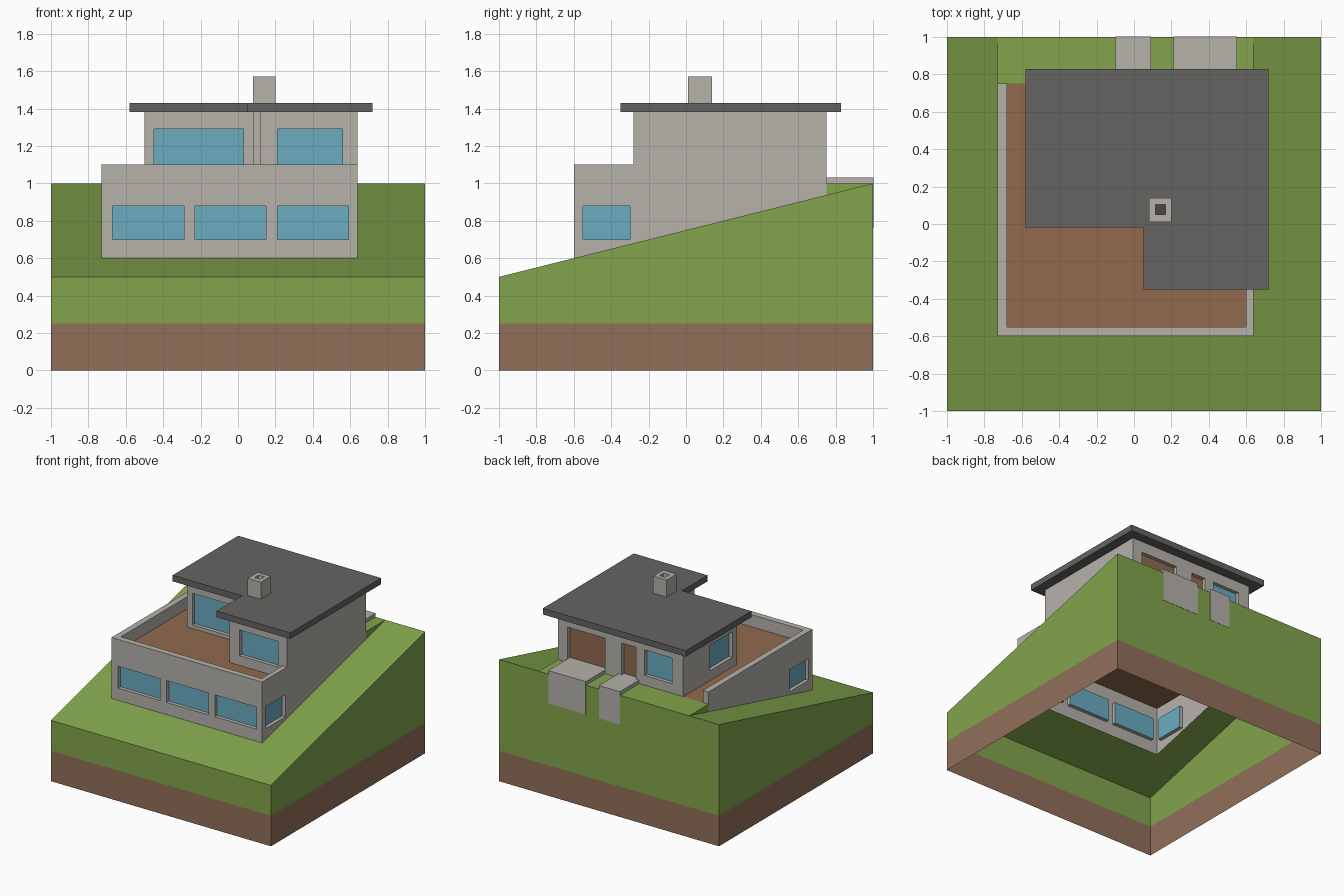
import bpy, bmesh
from mathutils import Vector

if "Cube" in bpy.data.objects:
    bpy.data.objects.remove(bpy.data.objects["Cube"])


def material(name, hex_code):
    def lin(c):
        c /= 255
        return c / 12.92 if c <= 0.04045 else ((c + 0.055) / 1.055) ** 2.4
    m = bpy.data.materials.new(name)
    m.diffuse_color = [lin(int(hex_code[i:i + 2], 16)) for i in (0, 2, 4)] + [1]
    m.use_nodes = True
    m.node_tree.nodes["Principled BSDF"].inputs["Base Color"].default_value = m.diffuse_color
    return m


GRASS = material("grass", "82A54C")
SOIL = material("soil", "92705A")
CONCRETE = material("concrete", "B6B2AB")
GLASS = material("glass", "6AACC0")
WOOD = material("brown wood", "926A4E")
ROOF = material("roof grey", "656462")
FLUE = material("flue dark", "4A4948")


def slope(y):
    return 0.75 + 0.25 * y


def make(name, faces, mats):
    """Object from a list of (points, material index)."""
    bm = bmesh.new()
    for pts, mi in faces:
        f = bm.faces.new([bm.verts.new(p) for p in pts])
        f.material_index = mi
    bmesh.ops.remove_doubles(bm, verts=bm.verts, dist=1e-5)
    bmesh.ops.dissolve_degenerate(bm, edges=bm.edges, dist=1e-5)
    me = bpy.data.meshes.new(name)
    bm.to_mesh(me)
    bm.free()
    for m in mats:
        me.materials.append(m)
    ob = bpy.data.objects.new(name, me)
    bpy.context.collection.objects.link(ob)
    return ob


def prism(name, pts, offset, mat):
    """Closed solid: an outline pushed along an offset."""
    a = [Vector(p) for p in pts]
    b = [p + Vector(offset) for p in a]
    n = len(a)
    faces = [(a[::-1], 0), (b, 0)]
    faces += [([a[i], a[(i + 1) % n], b[(i + 1) % n], b[i]], 0) for i in range(n)]
    ob = make(name, faces, [mat])
    bm = bmesh.new()
    bm.from_mesh(ob.data)
    bmesh.ops.recalc_face_normals(bm, faces=bm.faces)
    bm.to_mesh(ob.data)
    bm.free()
    return ob


def wall(name, p0, p1, z0, z1, openings=(), depth=0.03):
    """Wall with its outside on the right of travel; openings are
    (start, end, bottom, top, material index) with recessed panes."""
    ax = 0 if p0[1] == p1[1] else 1
    d = (Vector(p1) - Vector(p0)).normalized()
    inward = Vector((-d.y, d.x, 0)) * depth
    back = d[ax] < 0

    def pt(u, z):
        x, y = (u, p0[1]) if ax == 0 else (p0[0], u)
        return Vector((x, y, max(z, slope(y))))
    us = sorted({p0[ax], p1[ax], *(v for o in openings for v in o[:2])}, reverse=back)
    zs = sorted({z0, z1, *(v for o in openings for v in o[2:4])})
    faces = []
    for u0, u1 in zip(us, us[1:]):
        for a, b in zip(zs, zs[1:]):
            um, zm = (u0 + u1) / 2, (a + b) / 2
            if not any(o[0] < um < o[1] and o[2] < zm < o[3] for o in openings):
                q = [pt(u0, a), pt(u1, a), pt(u1, b), pt(u0, b)]
                if any((q[i] - q[3 - i]).length > 1e-5 for i in (0, 1)):
                    faces.append((q, 0))
    for s, e, a, b, mi in openings:
        if back:
            s, e = e, s
        o = [pt(s, a), pt(e, a), pt(e, b), pt(s, b)]
        i = [p + inward for p in o]
        faces.append((i, mi))
        faces += [([o[k], o[(k + 1) % 4], i[(k + 1) % 4], i[k]], 0) for k in range(4)]
    return make(name, faces, [CONCRETE, GLASS, WOOD])


L, R, F, B = -0.73, 0.64, -0.60, 0.75      # lower storey footprint
UL, UY, NX, NY = -0.50, 0.05, 0.12, -0.28  # upper storey L shape

# Hillside block, open below, with a hole under the house
ring = [(-1, -1), (1, -1), (1, 1), (-1, 1)]
land = []
for k in range(4):
    (xa, ya), (xb, yb) = ring[k], ring[(k + 1) % 4]
    land.append(([(xa, ya, 0), (xb, yb, 0), (xb, yb, .25), (xa, ya, .25)], 1))
    land.append(([(xa, ya, .25), (xb, yb, .25), (xb, yb, slope(yb)), (xa, ya, slope(ya))], 0))
for xa, xb, ya, yb in ((-1, L, -1, 1), (R, 1, -1, 1), (L, R, -1, F)):
    land.append(([(xa, ya, slope(ya)), (xb, ya, slope(ya)),
                  (xb, yb, slope(yb)), (xa, yb, slope(yb))], 0))
# Level lawn behind the house
land.append(([(L, B, 1), (R, B, 1), (R, 1, 1), (L, 1, 1)], 0))
land.append(([(L, B, slope(B)), (L, B, 1), (L, 1, 1)], 0))
land.append(([(R, B, slope(B)), (R, 1, 1), (R, B, 1)], 0))
make("hillside", land, [GRASS, SOIL])

# Lower storey
wall("lower_front_wall", (L, F), (R, F), 0.6, 1.1,
     [(x, x + 0.38, 0.70, 0.88, 1) for x in (-0.67, -0.23, 0.21)])
side = [(-0.55, -0.30, 0.70, 0.88, 1)]
wall("lower_right_wall", (R, F), (R, NY), 0.6, 1.1, side)
wall("lower_left_wall", (L, B), (L, F), 0.6, 1.1, side)
make("terrace_floor", [([(L, F, 1), (R, F, 1), (R, B, 1), (L, B, 1)], 0)], [WOOD])

# Parapet top and inner faces
outer = [(L, B), (L, F), (R, F), (R, NY)]
inner = [(-0.68, B), (-0.68, -0.55), (0.60, -0.55), (0.60, NY)]
par = []
for k in range(3):
    a, b, c, d = outer[k], outer[k + 1], inner[k + 1], inner[k]
    par.append(([(*a, 1.1), (*b, 1.1), (*c, 1.1), (*d, 1.1)], 0))
    par.append(([(*d, 1.1), (*c, 1.1), (*c, 1), (*d, 1)], 0))
par.append(([(-0.68, B, 0.94), (L, B, 0.94), (L, B, 1.1), (-0.68, B, 1.1)], 0))
make("parapet", par, [CONCRETE])

# Upper storey
wall("right_wall", (R, NY), (R, B), 0.6, 1.38)
wall("upper_front_wall", (UL, UY), (NX, UY), 1.0, 1.38, [(-0.45, 0.03, 1.03, 1.29, 1)])
wall("upper_inner_wall", (NX, UY), (NX, NY), 1.0, 1.38)
wall("upper_bay_wall", (NX, NY), (R, NY), 1.0, 1.38, [(0.21, 0.56, 1.08, 1.29, 1)])
wall("upper_left_wall", (UL, B), (UL, UY), 1.0, 1.38, [(0.11, 0.40, 1.08, 1.29, 1)])
wall("upper_back_wall", (R, B), (UL, B), 1.0, 1.38,
     [(0.21, 0.55, 1.03, 1.29, 2), (-0.07, 0.06, 1.03, 1.29, 2),
      (-0.40, -0.15, 1.08, 1.29, 1)])

# Flat roof
plan = [(-0.58, -0.02), (0.05, -0.02), (0.05, -0.35), (0.72, -0.35), (0.72, 0.83), (-0.58, 0.83)]
prism("roof", [(x, y, 1.38) for x, y in plan], (0, 0, 0.05), ROOF)


# Chimney: lower stack against the wall, hollow top above the roof
def rect(x0, x1, y0, y1, z):
    return [(x0, y0, z), (x1, y0, z), (x1, y1, z), (x0, y1, z)]


lo, hi = rect(.08, .20, .01, .14, 1.0), rect(.08, .20, .01, .14, 1.57)
rim, pit = rect(.115, .168, .05, .105, 1.57), rect(.115, .168, .05, .105, 1.53)
chim = [(pit, 1)]
for k in range(4):
    j = (k + 1) % 4
    chim += [([lo[k], lo[j], hi[j], hi[k]], 0), ([hi[k], hi[j], rim[j], rim[k]], 0),
             ([rim[k], rim[j], pit[j], pit[k]], 0)]
make("chimney", chim, [CONCRETE, FLUE])

# Driveway and path, folded over the back edge
fold = [(B, 0.995), (0.994, 0.995), (0.994, 0.76), (1.002, 0.76), (1.002, 1.03), (B, 1.03)]
for name, xa, xb in (("garden_path", -0.10, 0.09), ("driveway", 0.21, 0.55)):
    prism(name, [(xa, y, z) for y, z in fold], (xb - xa, 0, 0), CONCRETE)
